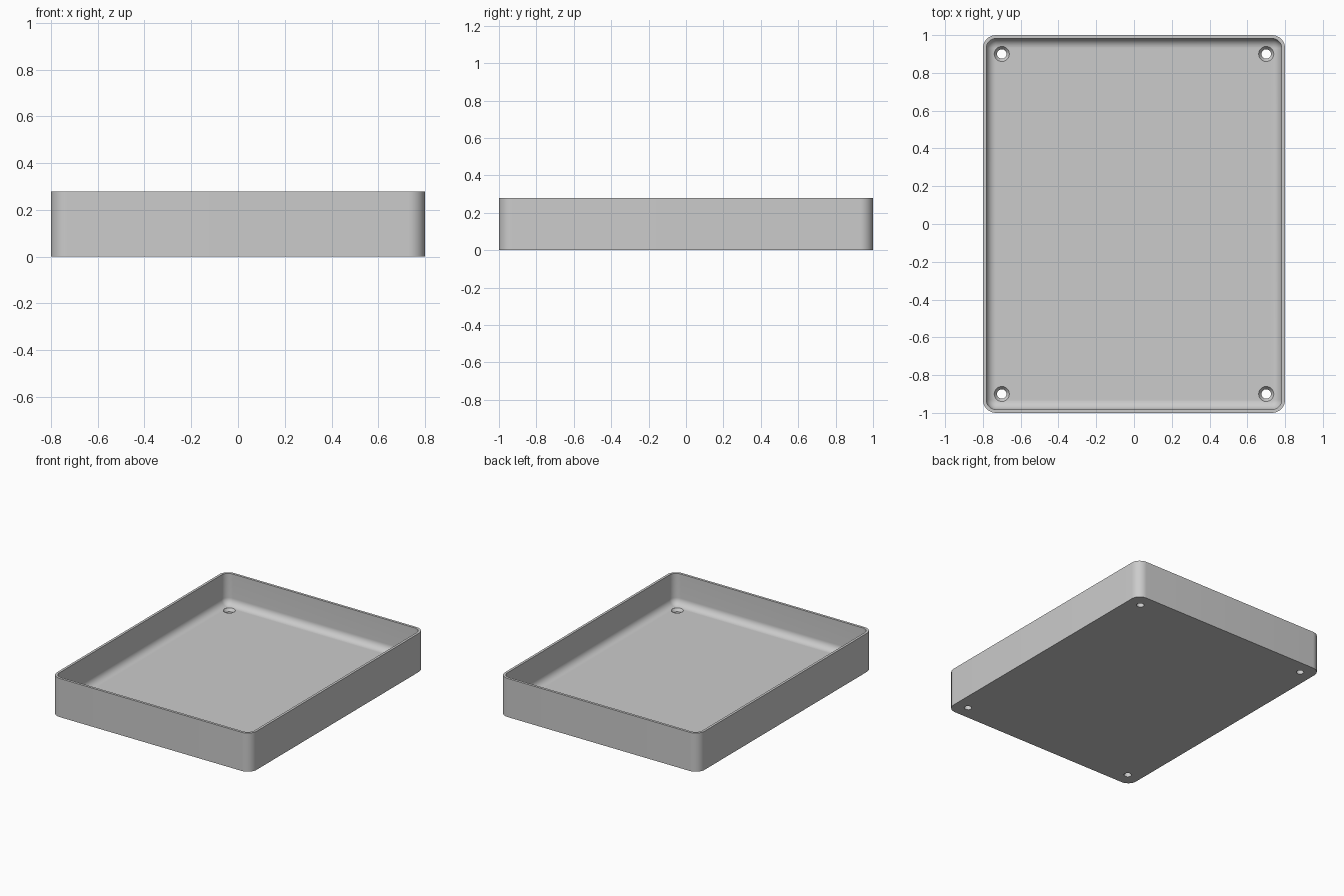
import bpy, bmesh, math

if "Cube" in bpy.data.objects:
    bpy.data.objects.remove(bpy.data.objects["Cube"], do_unlink=True)

HALF_X, HALF_Y, HEIGHT = 0.8, 1.0, 0.28
CORNER, WALL, FLOOR, FILLET = 0.07, 0.018, 0.055, 0.05
STEPS = 12

grey = bpy.data.materials.new("light grey")
grey.use_nodes = True
grey.diffuse_color = (0.6, 0.6, 0.6, 1)
grey.node_tree.nodes["Principled BSDF"].inputs["Base Color"].default_value = (0.6, 0.6, 0.6, 1)


def rounded_rect(inset):
    """Outline of the tray, moved inwards by inset."""
    r = CORNER - inset
    points = []
    for corner in range(4):
        sx = 1 if corner in (0, 3) else -1
        sy = 1 if corner < 2 else -1
        for i in range(STEPS + 1):
            a = math.pi / 2 * (corner + i / STEPS)
            points.append((sx * (HALF_X - CORNER) + r * math.cos(a),
                           sy * (HALF_Y - CORNER) + r * math.sin(a)))
    return points


def circle(cx, cy, r, n=32):
    return [(cx + r * math.cos(math.tau * i / n),
             cy + r * math.sin(math.tau * i / n)) for i in range(n)]


def loft(bm, sections):
    """Closed solid through (outline, height) sections."""
    loops = [[bm.verts.new((x, y, z)) for x, y in pts] for pts, z in sections]
    for low, high in zip(loops, loops[1:]):
        n = len(low)
        for i in range(n):
            j = (i + 1) % n
            bm.faces.new((low[i], low[j], high[j], high[i]))
    bm.faces.new(loops[0][::-1])
    bm.faces.new(loops[-1])


def finish(bm, name):
    bmesh.ops.recalc_face_normals(bm, faces=bm.faces)
    mesh = bpy.data.meshes.new(name)
    bm.to_mesh(mesh)
    bm.free()
    mesh.materials.append(grey)
    obj = bpy.data.objects.new(name, mesh)
    bpy.context.collection.objects.link(obj)
    return obj


# Tray: outer wall, rim, inner wall, rounded inside edge and floor
bm = bmesh.new()
sections = [(rounded_rect(0), 0), (rounded_rect(0), HEIGHT), (rounded_rect(WALL), HEIGHT)]
for i in range(STEPS + 1):
    a = math.pi / 2 * i / STEPS
    sections.append((rounded_rect(WALL + FILLET * (1 - math.cos(a))),
                     FLOOR + FILLET * (1 - math.sin(a))))
loft(bm, sections)
tray = finish(bm, "tray")

# Countersunk screw holes in the four corners
bm = bmesh.new()
for x in (-0.7, 0.7):
    for y in (-0.9, 0.9):
        loft(bm, [(circle(x, y, 0.025), -0.1), (circle(x, y, 0.025), FLOOR - 0.02),
                  (circle(x, y, 0.04), FLOOR), (circle(x, y, 0.04), FLOOR + 0.1)])
cutter = finish(bm, "hole_cutter")
cutter.hide_render = True

cut = tray.modifiers.new("holes", "BOOLEAN")
cut.object = cutter
cut.operation = "DIFFERENCE"
cut.solver = "EXACT"

bpy.ops.object.select_all(action="DESELECT")
tray.select_set(True)
bpy.context.view_layer.objects.active = tray
bpy.ops.object.modifier_apply(modifier=cut.name)
bpy.data.objects.remove(cutter, do_unlink=True)
bpy.ops.object.shade_smooth_by_angle(angle=math.radians(30))
